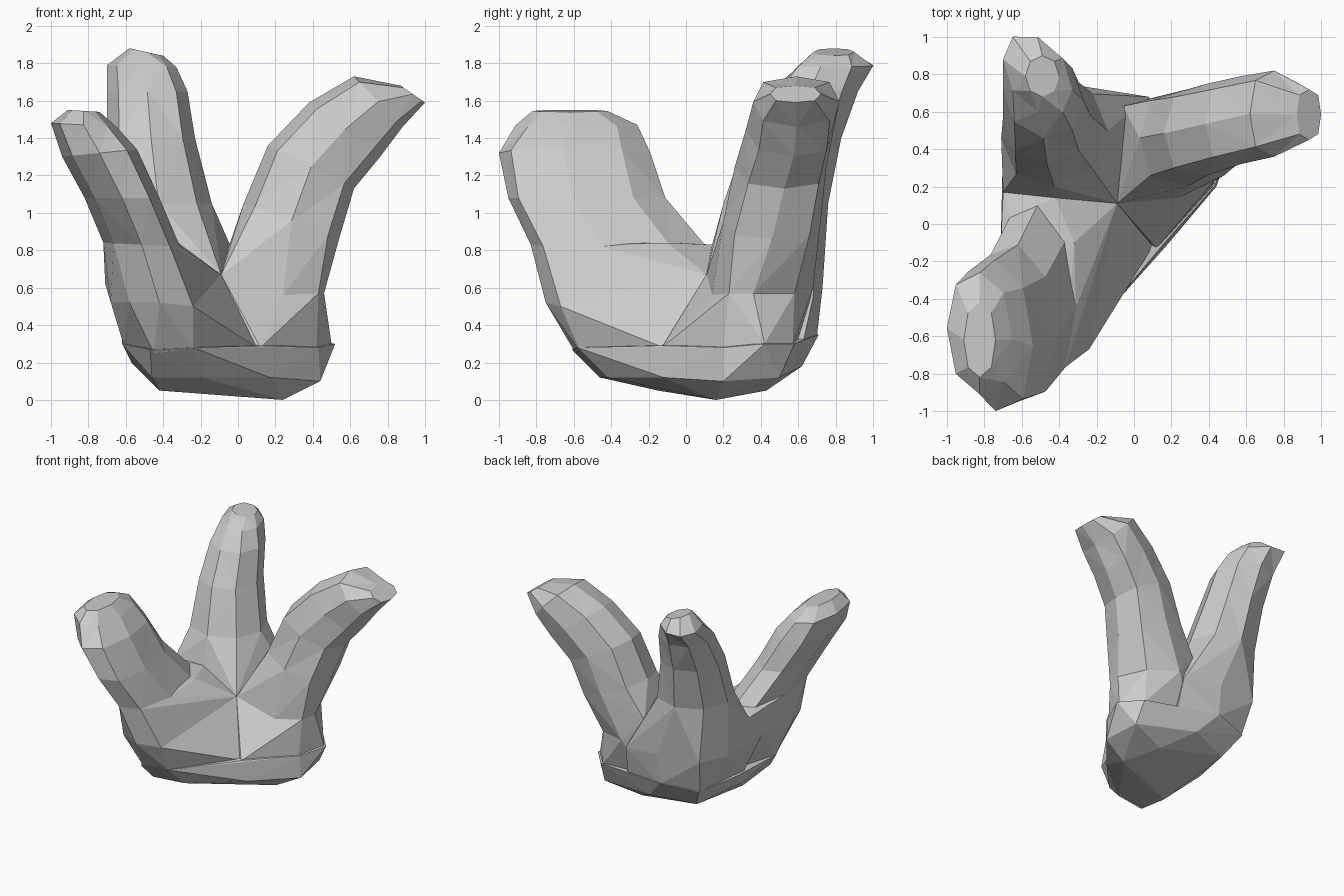
import bpy, bmesh
from math import cos, sin, pi, copysign


def make_object(name, bm):
    bmesh.ops.recalc_face_normals(bm, faces=bm.faces[:])
    me = bpy.data.meshes.new(name)
    bm.to_mesh(me)
    bm.free()
    ob = bpy.data.objects.new(name, me)
    bpy.context.collection.objects.link(ob)
    return ob


def hull(name, pts):
    bm = bmesh.new()
    for p in pts:
        bm.verts.new(p)
    bmesh.ops.convex_hull(bm, input=bm.verts[:])
    loose = [v for v in bm.verts if not v.link_faces]
    bmesh.ops.delete(bm, geom=loose, context='VERTS')
    return make_object(name, bm)


def ring(x0, z0, x1, z1, y0, y1, skew, box, sides=8):
    """Slightly boxy tilted octagon from its extents."""
    pts = []
    for i in range(sides):
        a = 2 * pi * i / sides
        c, s = (copysign(abs(v) ** box, v) for v in (cos(a), sin(a)))
        t = (c + 1) / 2
        pts.append((x0 + (x1 - x0) * t, (y0 + y1) / 2 + (y1 - y0) / 2 * s + skew * c,
                    z0 + (z1 - z0) * t))
    return pts


def branch(name, rows, box):
    """Loft through rings; also returns the first ring for the collar."""
    bm = bmesh.new()
    rings = [ring(*r, box) for r in rows]
    loops = [[bm.verts.new(p) for p in r] for r in rings]
    n = len(loops[0])
    for a, b in zip(loops, loops[1:]):
        for i in range(n):
            j = (i + 1) % n
            bm.faces.new((a[i], a[j], b[j], b[i]))
    bm.faces.new(loops[0][::-1])
    bm.faces.new(loops[-1])
    bmesh.ops.triangulate(bm, faces=bm.faces[:])
    return make_object(name, bm), rings[0]


# shared points: the valley where the branches meet, and its ends
valley, valley_back, valley_left = (-0.09, 0.11, 0.67), (-0.06, 0.63, 0.79), (-0.70, 0.17, 0.81)
saddle = (-0.42, 0.14, 0.83)

# low rounded foot
base = hull("branching_base", [
    (0.24, 0.16, 0), (-0.05, 0.0, 0.03), (-0.42, -0.15, 0.05), (0.1, 0.43, 0.05),
    (-0.46, -0.46, 0.12), (-0.2, -0.42, 0.12), (0.17, -0.12, 0.12), (0.44, 0.2, 0.1),
    (0.4, 0.5, 0.12), (-0.1, 0.62, 0.18), (-0.45, 0.5, 0.15), (-0.57, 0.1, 0.2),
    (-0.24, -0.58, 0.28), (-0.47, -0.61, 0.27), (-0.12, -0.38, 0.27), (0.13, -0.14, 0.29),
    (0.43, 0.2, 0.28), (0.52, 0.42, 0.3), (0.38, 0.58, 0.3), (-0.25, 0.71, 0.35),
    (-0.55, 0.62, 0.32), (-0.62, 0.2, 0.32), (-0.62, -0.3, 0.3)])

# top outlines of the three roots
front_top = [(-0.24, -0.67, 0.5), (-0.17, -0.37, 0.52), (-0.42, -0.75, 0.52),
             (-0.58, -0.68, 0.52), (-0.68, -0.40, 0.52), (-0.71, 0.0, 0.62),
             valley, valley_left, saddle, (-0.32, -0.1, 0.84)]
back_top = [(0.08, 0.68, 0.55), (-0.25, 0.73, 0.6), (-0.6, 0.68, 0.6), (-0.70, 0.45, 0.6),
            valley, valley_back, valley_left, saddle]
right_top = [(0.24, 0.14, 0.56), (0.43, 0.23, 0.57), (0.46, 0.36, 0.57), (0.36, 0.58, 0.57),
             (0.12, 0.68, 0.6), valley, valley_back]

# wide front branch leaning to the left
front, front_ring = branch("front_branch", [
    (-0.72, 0.84, -0.31, 0.82, -0.83, 0.10, -0.08),
    (-0.82, 1.08, -0.42, 1.08, -0.95, -0.11, -0.08),
    (-0.94, 1.30, -0.54, 1.34, -1.00, -0.19, -0.06),
    (-1.00, 1.48, -0.65, 1.46, -0.91, -0.26, -0.03),
    (-0.91, 1.55, -0.74, 1.54, -0.82, -0.42, 0.0)], 0.9)

# tall back branch
back, back_ring = branch("back_branch", [
    (-0.71, 1.05, -0.14, 1.05, 0.20, 0.76, 0.02),
    (-0.70, 1.40, -0.23, 1.40, 0.32, 0.83, 0.0),
    (-0.70, 1.65, -0.27, 1.65, 0.46, 0.92, -0.03),
    (-0.70, 1.79, -0.33, 1.78, 0.60, 1.00, -0.08),
    (-0.58, 1.88, -0.40, 1.84, 0.68, 0.90, 0.0)], 0.95)

# right branch reaching outward
right, right_ring = branch("right_branch", [
    (0.03, 1.05, 0.54, 0.86, 0.20, 0.72, 0.0),
    (0.16, 1.36, 0.62, 1.13, 0.26, 0.75, 0.02),
    (0.38, 1.59, 0.76, 1.30, 0.32, 0.79, 0.02),
    (0.62, 1.73, 0.88, 1.46, 0.36, 0.82, 0.0),
    (0.87, 1.68, 1.00, 1.59, 0.45, 0.72, 0.0)], 0.75)

# flared roots rising from the foot, and collars carrying them into the branches
parts = [
    hull("front_root", front_top + [
        (-0.24, -0.57, 0.27), (-0.45, -0.59, 0.25), (-0.12, -0.37, 0.26),
        (-0.61, -0.3, 0.29), (0.1, -0.12, 0.28), (-0.5, 0.2, 0.3)]),
    hull("back_root", back_top + [
        (-0.55, 0.6, 0.31), (-0.25, 0.7, 0.34), (0.1, 0.62, 0.28),
        (-0.60, 0.1, 0.31), (-0.1, 0.1, 0.3), (-0.71, 0.0, 0.62)]),
    hull("right_root", right_top + [
        (0.12, -0.13, 0.28), (0.42, 0.2, 0.27), (0.5, 0.42, 0.3),
        (0.37, 0.57, 0.29), (-0.05, 0.6, 0.3), (-0.1, 0.0, 0.3)]),
    hull("front_collar", front_top + front_ring),
    hull("back_collar", back_top + back_ring),
    hull("right_collar", right_top + right_ring),
    front, back, right]

# fuse everything into one skin
bpy.context.view_layer.objects.active = base
for part in parts:
    mod = base.modifiers.new("fuse", 'BOOLEAN')
    mod.operation = 'UNION'
    mod.solver = 'EXACT'
    mod.object = part
    bpy.ops.object.modifier_apply(modifier=mod.name)
    bpy.data.objects.remove(part, do_unlink=True)
